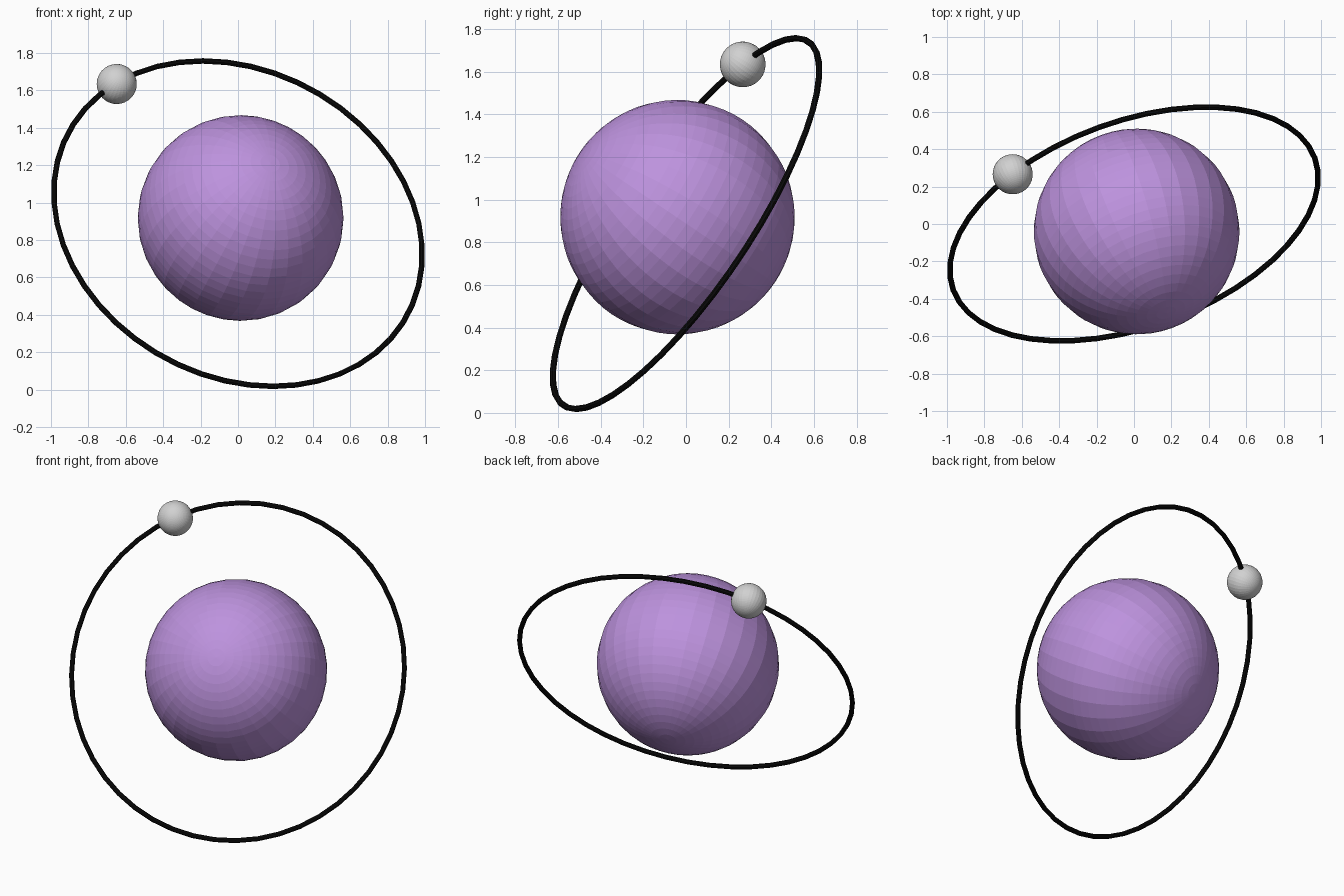
import bpy, math
from mathutils import Vector, Matrix

if "Cube" in bpy.data.objects:
    bpy.data.objects.remove(bpy.data.objects["Cube"])

NORMAL = Vector((0.289, -0.794, 0.534)).normalized()   # shared tilt axis
RING_CENTRE = Vector((0, 0, 0.888))
RING_R, TUBE_R = 1.029, 0.015
TILT = NORMAL.to_track_quat('Z', 'Y').to_euler()


def material(name, rgb):
    m = bpy.data.materials.new(name)
    m.diffuse_color = (*rgb, 1)
    m.use_nodes = True
    m.node_tree.nodes["Principled BSDF"].inputs["Base Color"].default_value = m.diffuse_color
    return m


def finish(name, mat):
    ob = bpy.context.object
    ob.name = name
    ob.data.materials.append(mat)
    return ob


def ball(name, radius, centre, mat):
    bpy.ops.mesh.primitive_uv_sphere_add(segments=32, ring_count=32, radius=radius,
                                         location=centre, rotation=TILT)
    return finish(name, mat)


purple = material("purple", (0.51, 0.29, 0.73))
grey = material("light grey", (0.64, 0.64, 0.64))
black = material("black", (0.003, 0.003, 0.003))

# Large central ball, flat faceted, poles along the tilt axis
ball("planet", 0.55, (0.014, -0.04, 0.918), purple)

# Thin tilted orbit hoop
bpy.ops.mesh.primitive_torus_add(major_segments=48, minor_segments=8,
                                 major_radius=RING_R, minor_radius=TUBE_R,
                                 location=RING_CENTRE, rotation=TILT)
finish("orbit_ring", black)

# Small ball threaded on the hoop
d = Vector((-0.643, 0.253, 0.754))
d -= NORMAL * d.dot(NORMAL)
ball("moon", 0.107, RING_CENTRE + d.normalized() * (RING_R - 0.005), grey)
